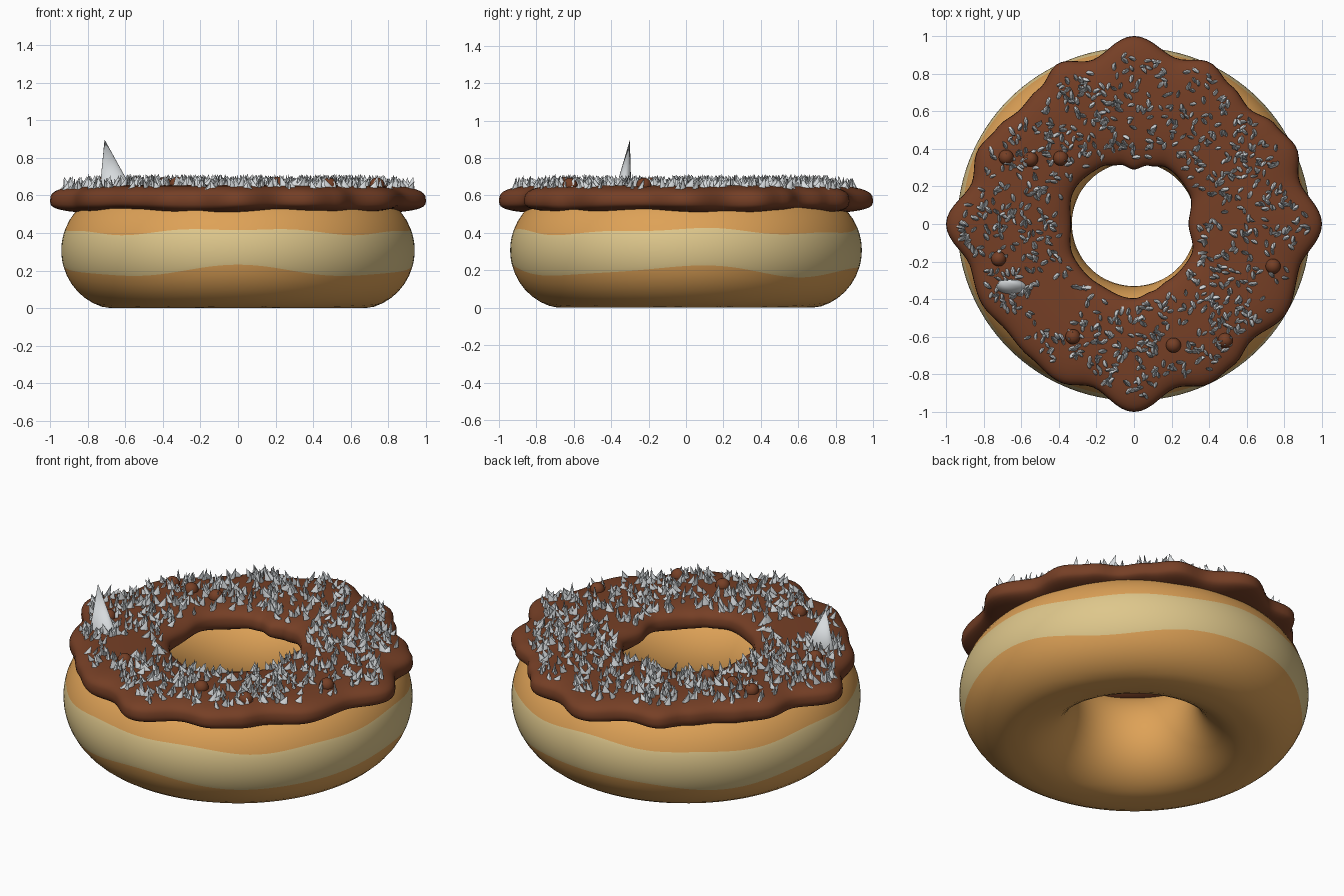
import bpy, bmesh, math, random
from mathutils import Vector, Matrix

if "Cube" in bpy.data.objects:
    bpy.data.objects.remove(bpy.data.objects["Cube"])

random.seed(7)
TAU = 2 * math.pi


def material(name, rgb):
    m = bpy.data.materials.new(name)
    m.diffuse_color = (*rgb, 1)
    m.use_nodes = True
    m.node_tree.nodes["Principled BSDF"].inputs["Base Color"].default_value = m.diffuse_color
    return m


DOUGH = material("golden dough", (0.73, 0.36, 0.095))
BAND = material("pale dough", (0.73, 0.57, 0.26))
ICING = material("chocolate", (0.18, 0.05, 0.019))
SILVER = material("silver grey", (0.68, 0.71, 0.73))


def finish(bm, name, mats, angle=180):
    bmesh.ops.recalc_face_normals(bm, faces=bm.faces)
    me = bpy.data.meshes.new(name)
    bm.to_mesh(me)
    bm.free()
    for m in mats:
        me.materials.append(m)
    ob = bpy.data.objects.new(name, me)
    bpy.context.collection.objects.link(ob)
    bpy.context.view_layer.objects.active = ob
    ob.select_set(True)
    bpy.ops.object.shade_smooth_by_angle(angle=math.radians(angle))
    ob.select_set(False)
    return ob


def ring(bm, n, rows, point, mat=lambda j: 0):
    """Closed ring: point(theta, j) gives (r, z) of each cross-section row."""
    grid = []
    for i in range(n):
        t = TAU * i / n
        col = []
        for j in range(rows):
            r, z = point(t, j)
            col.append(bm.verts.new((r * math.cos(t), r * math.sin(t), z)))
        grid.append(col)
    for i in range(n):
        a, b = grid[i], grid[(i + 1) % n]
        for j in range(rows):
            k = (j + 1) % rows
            bm.faces.new((a[j], b[j], b[k], a[k])).material_index = mat(j)


# Dough: torus whose section rows follow the wavy edges of the pale band
R, RT, HZ = 0.635, 0.305, 0.31
N_BAND, N_REST = 10, 34


def dough_point(t, j):
    low = math.asin((0.20 + 0.027 * math.cos(4 * t) + 0.008 * math.sin(7 * t) - HZ) / HZ)
    high = math.asin((0.41 + 0.014 * math.cos(4 * t) + 0.007 * math.sin(9 * t) - HZ) / HZ)
    if j <= N_BAND:
        p = low + (high - low) * j / N_BAND
    else:
        p = high + (low + TAU - high) * (j - N_BAND) / N_REST
    return R + RT * math.cos(p), max(0.003, HZ + HZ * 1.01 * math.sin(p)) - 0.003


bm = bmesh.new()
ring(bm, 120, N_BAND + N_REST, dough_point, lambda j: 1 if j < N_BAND else 0)
finish(bm, "dough_ring", [DOUGH, BAND])

# Icing: outlines given as (degrees, radius), eased between the points
OUTER = [(0, 1.0), (15, .91), (25, .955), (35, .92), (45, .868), (55, .90), (65, .95),
         (75, .91), (90, 1.0), (105, .90), (115, .945), (125, .88), (135, .86),
         (145, .89), (155, .92), (165, .89), (180, 1.0), (195, .90), (207, .915),
         (220, .885), (232, .90), (245, .93), (255, .895), (270, 1.0), (285, .90),
         (295, .94), (305, .92), (315, .88), (330, .94), (345, .91), (360, 1.0)]
INNER = [(0, .29), (30, .335), (60, .345), (75, .32), (90, .29), (105, .325),
         (120, .35), (150, .365), (180, .335), (210, .365), (240, .37), (270, .395),
         (285, .37), (300, .35), (330, .345), (360, .29)]


def outline(table, t):
    d = math.degrees(t) % 360
    for (a, ra), (b, rb) in zip(table, table[1:]):
        if a <= d <= b:
            f = (1 - math.cos(math.pi * (d - a) / (b - a))) / 2
            return ra + (rb - ra) * f


def icing_top(t, r):
    a, b = outline(INNER, t), outline(OUTER, t)
    u = min(1, abs((r - (a + b) / 2) / ((b - a) / 2)))
    return 0.57 + 0.085 * (1 - u ** 3) ** (1 / 3)


ROWS = 40


def icing_point(t, j):
    p = TAU * j / ROWS
    c, s = math.cos(p), math.sin(p)
    a, b = outline(INNER, t), outline(OUTER, t)
    u = math.copysign(abs(c) ** (2 / 3), c)
    h = 0.085 if s > 0 else 0.062 + 0.008 * math.sin(6 * t)
    z = 0.57 + math.copysign(h * abs(s) ** (2 / 3), s)
    return (a + b) / 2 + u * (b - a) / 2, z


bm = bmesh.new()
ring(bm, 180, ROWS, icing_point)
finish(bm, "icing", [ICING])

# Chocolate beads
bm = bmesh.new()
for x, y in [(-.68, .355), (-.55, .345), (-.39, .35), (-.72, -.185),
             (-.325, -.60), (.21, -.645), (.485, -.62), (.74, -.225)]:
    z = icing_top(math.atan2(y, x), math.hypot(x, y)) + 0.004
    bmesh.ops.create_uvsphere(bm, u_segments=20, v_segments=12, radius=0.04,
                              matrix=Matrix.Translation((x, y, z)))
finish(bm, "chocolate_beads", [ICING])


def spike(bm, base, ax, ay, turn, tip, n):
    """Leaning cone on an oval base."""
    rot = Matrix.Rotation(turn, 3, 'Z')
    base = Vector(base)
    vs = [bm.verts.new(base + rot @ Vector((ax * math.cos(TAU * i / n),
                                            ay * math.sin(TAU * i / n), 0))) for i in range(n)]
    top = bm.verts.new(base + rot @ Vector(tip))
    bm.faces.new(vs)
    for i in range(n):
        bm.faces.new((vs[i], vs[(i + 1) % n], top))


# Small spiky sprinkles scattered over the top of the icing
bm = bmesh.new()
count = 0
while count < 950:
    x, y = random.uniform(-.95, .95), random.uniform(-.95, .95)
    t, r = math.atan2(y, x), math.hypot(x, y)
    if not outline(INNER, t) + 0.05 < r < outline(OUTER, t) - 0.06:
        continue
    if math.hypot(x + .42, y + .42) < 0.13 or math.hypot(x + .36, y + .80) < 0.1:
        continue
    k = random.uniform(0.8, 1.15)
    spike(bm, (x, y, icing_top(t, r) - 0.008), 0.025 * k, 0.013 * k, random.uniform(0, TAU),
          (random.uniform(.012, .035), random.uniform(-.01, .01), random.uniform(.04, .068)), 7)
    count += 1
finish(bm, "sprinkles", [SILVER], 50)

# One large spike
bm = bmesh.new()
spike(bm, (-.65, -.335, .635), 0.085, 0.042, 0, (-.06, .035, .262), 24)
finish(bm, "large_spike", [SILVER], 50)
